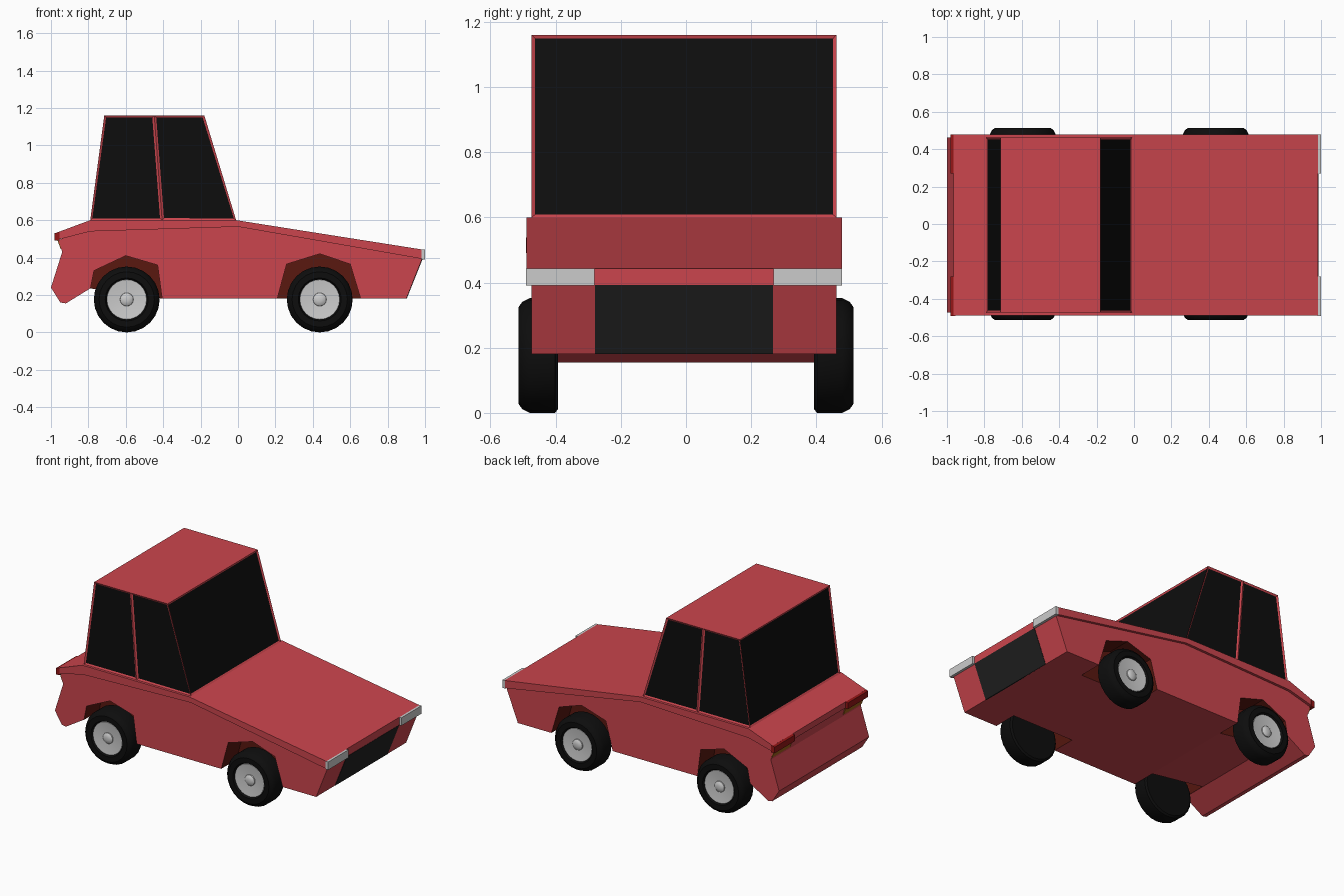
import bpy, bmesh, math

if "Cube" in bpy.data.objects:
    bpy.data.objects.remove(bpy.data.objects["Cube"])

YC = -0.006  # body sits slightly off the wheel centre line


def material(name, rgb):
    m = bpy.data.materials.new(name)
    m.diffuse_color = (*rgb, 1)
    m.use_nodes = True
    m.node_tree.nodes["Principled BSDF"].inputs["Base Color"].default_value = m.diffuse_color
    return m


RED = material("red_paint", (0.60, 0.06, 0.075))
WELL = material("dark_red", (0.10, 0.009, 0.005))
BLACK = material("black_glass", (0.004, 0.004, 0.004))
RUBBER = material("rubber", (0.004, 0.004, 0.004))
GRILLE = material("grille_grey", (0.015, 0.015, 0.015))
LAMP_RED = material("lamp_red", (0.30, 0.008, 0.008))
AMBER = material("lamp_amber", (0.35, 0.12, 0.01))


def finish(name, bm, mats):
    bmesh.ops.recalc_face_normals(bm, faces=bm.faces)
    me = bpy.data.meshes.new(name)
    bm.to_mesh(me)
    bm.free()
    ob = bpy.data.objects.new(name, me)
    bpy.context.collection.objects.link(ob)
    for m in mats:
        me.materials.append(m)
    return ob


def prism(name, pts, y0, y1, mat=None):
    """Extrude an x-z profile from y0 to y1."""
    bm = bmesh.new()
    f = bm.faces.new([bm.verts.new((x, y0 + YC, z)) for x, z in pts])
    r = bmesh.ops.extrude_face_region(bm, geom=[f])
    verts = [v for v in r["geom"] if isinstance(v, bmesh.types.BMVert)]
    bmesh.ops.translate(bm, verts=verts, vec=(0, y1 - y0, 0))
    return finish(name, bm, [mat] if mat else [])


def lathe(name, profile, x, z, side, mat=None, segs=24):
    """Spin (radius, y) points about a y axis through (x, z)."""
    bm = bmesh.new()
    rings = []
    for r, y in profile:
        rings.append([bm.verts.new((x + r * math.cos(2 * math.pi * i / segs), side * y,
                                    z + r * math.sin(2 * math.pi * i / segs)))
                      for i in range(segs)])
    for a, b in zip(rings, rings[1:]):
        for i in range(segs):
            j = (i + 1) % segs
            bm.faces.new((a[i], a[j], b[j], b[i]))
    bm.faces.new(rings[0])
    bm.faces.new(rings[-1])
    ob = finish(name, bm, [mat] if mat else [])
    bpy.ops.object.select_all(action='DESELECT')
    ob.select_set(True)
    bpy.context.view_layer.objects.active = ob
    bpy.ops.object.shade_smooth_by_angle(angle=math.radians(30))
    return ob


# Lower body
body = prism("lower_body", [
    (-0.96, 0.495), (-0.94, 0.43), (-1.0, 0.24), (-0.95, 0.16), (-0.92, 0.155),
    (-0.79, 0.235), (-0.40, 0.18), (0.90, 0.18), (0.985, 0.395),
    (0.0, 0.57), (-0.79, 0.545)], -0.4675, 0.4675, RED)

# Wheel wells cut into both sides
arches = {
    "rear": [(-0.815, 0.1), (-0.77, 0.33), (-0.60, 0.41), (-0.43, 0.36), (-0.395, 0.1)],
    "front": [(0.188, 0.1), (0.26, 0.365), (0.437, 0.42), (0.60, 0.365), (0.68, 0.1)]}
for end, pts in arches.items():
    for side in (-1, 1):
        cutter = prism("well_cutter", pts, side * 0.31, side * 0.6, WELL)
        cutter.hide_render = True
        mod = body.modifiers.new("well", 'BOOLEAN')
        mod.operation = 'DIFFERENCE'
        mod.solver = 'EXACT'
        mod.material_mode = 'TRANSFER'
        mod.object = cutter
        bpy.context.view_layer.objects.active = body
        bpy.ops.object.modifier_apply(modifier=mod.name)
        bpy.data.objects.remove(cutter)

# Wider upper body with bonnet and boot deck
prism("upper_body", [
    (-0.965, 0.495), (-0.79, 0.54), (0.0, 0.565), (0.985, 0.393),
    (0.985, 0.443), (-0.01, 0.60), (-0.79, 0.60), (-0.965, 0.535)], -0.484, 0.484, RED)

# Cabin: two bays per side, with every window inset
bm = bmesh.new()
low, high = (-0.79, -0.406, -0.01), (-0.715, -0.448, -0.18)
grid = [[[bm.verts.new((x, s * 0.4675 + YC, z)) for x in xs]
         for xs, z in ((low, 0.60), (high, 1.16))] for s in (-1, 1)]
(lb, lt), (rb, rt) = grid
windows = []
for b, t in grid:
    for i in (0, 1):
        windows.append(bm.faces.new((b[i], b[i + 1], t[i + 1], t[i])))
for i in (0, 2):
    windows.append(bm.faces.new((lb[i], rb[i], rt[i], lt[i])))
for i in (0, 1):
    bm.faces.new((lt[i], lt[i + 1], rt[i + 1], rt[i]))
    bm.faces.new((lb[i], lb[i + 1], rb[i + 1], rb[i]))
bmesh.ops.recalc_face_normals(bm, faces=bm.faces)
bmesh.ops.inset_individual(bm, faces=windows, thickness=0.015, depth=-0.006)
for f in windows:
    f.material_index = 1
finish("cabin", bm, [RED, BLACK])

# Grille panel on the sloping nose
prism("grille", [(0.895, 0.18), (0.902, 0.18), (0.987, 0.393), (0.98, 0.393)],
      -0.273, 0.273, GRILLE)

# Lamps at the four corners
for side, label in ((-1, "right"), (1, "left")):
    a, b = side * 0.275, side * 0.485
    prism("headlight_" + label,
          [(0.98, 0.391), (1.0, 0.391), (1.0, 0.443), (0.98, 0.443)], a, b)
    prism("tail_lamp_" + label,
          [(-0.98, 0.49), (-0.955, 0.49), (-0.955, 0.538), (-0.98, 0.53)], a, b, LAMP_RED)
    prism("turn_lamp_" + label,
          [(-0.948, 0.445), (-0.93, 0.445), (-0.94, 0.492), (-0.965, 0.492)],
          a, side * 0.467, AMBER)

# Wheels: tyre, rim disc and hub cap
for x, end in ((-0.595, "rear"), (0.437, "front")):
    for side, label in ((-1, "right"), (1, "left")):
        tag = "_" + end + "_" + label
        lathe("tyre" + tag, [(0.165, 0.393), (0.176, 0.402), (0.176, 0.48), (0.165, 0.502),
                             (0.148, 0.514), (0.115, 0.514), (0.105, 0.495)],
              x, 0.176, side, RUBBER)
        lathe("rim" + tag, [(0.108, 0.49), (0.106, 0.505), (0.04, 0.497)], x, 0.176, side)
        lathe("hub" + tag, [(0.037, 0.49), (0.035, 0.503), (0.025, 0.51), (0.01, 0.513)],
              x, 0.176, side, segs=16)
